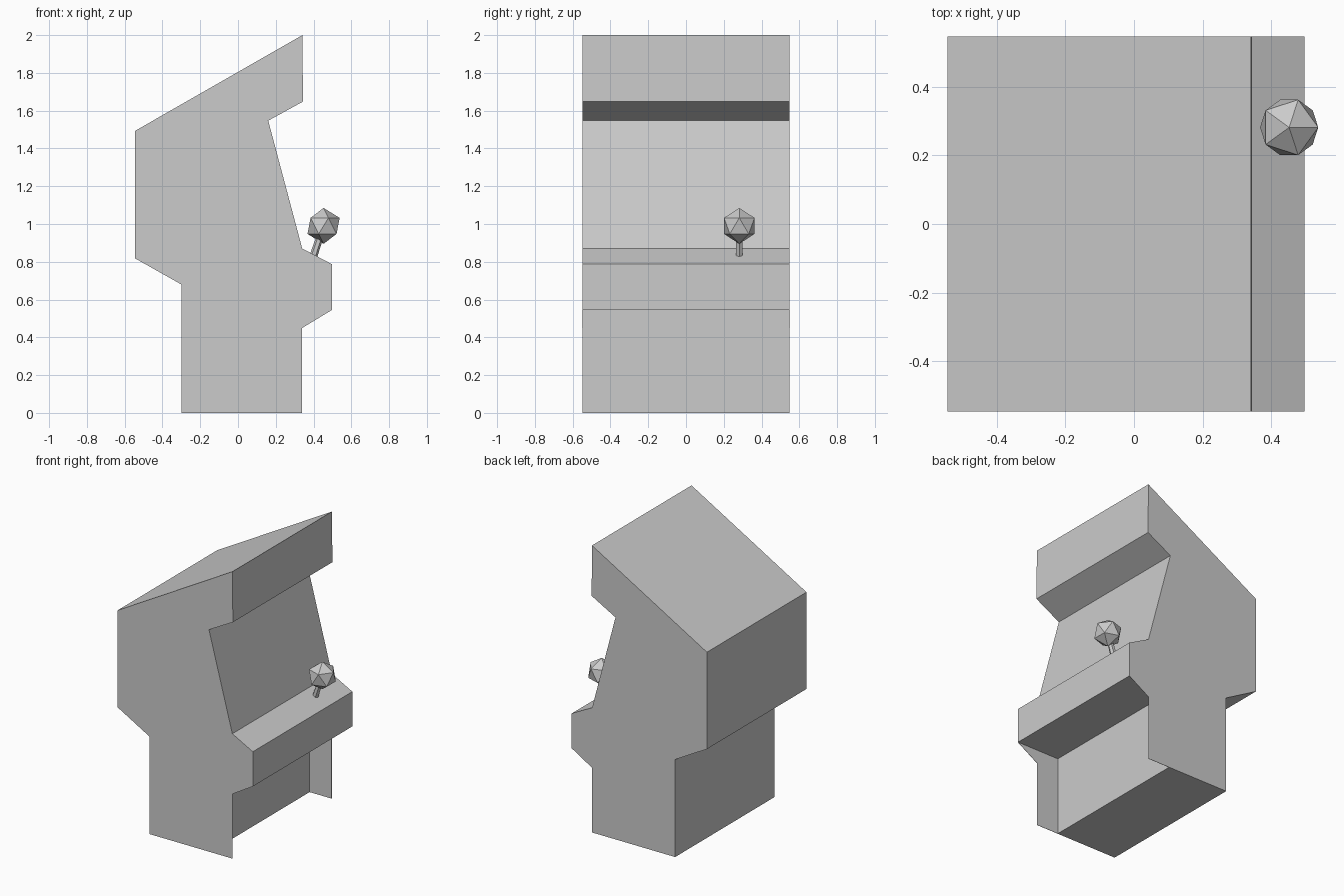
import bpy, bmesh
from mathutils import Vector

if "Cube" in bpy.data.objects:
    bpy.data.objects.remove(bpy.data.objects["Cube"])

HALF_W = 0.548   # half cabinet width along y


def extrude_profile(name, pts, y0, y1):
    """Closed prism from an x-z outline, running from y0 to y1."""
    bm = bmesh.new()
    face = bm.faces.new([bm.verts.new((x, y0, z)) for x, z in pts])
    res = bmesh.ops.extrude_face_region(bm, geom=[face], use_keep_orig=True)
    verts = [g for g in res["geom"] if isinstance(g, bmesh.types.BMVert)]
    bmesh.ops.translate(bm, verts=verts, vec=(0, y1 - y0, 0))
    bmesh.ops.recalc_face_normals(bm, faces=bm.faces)
    mesh = bpy.data.meshes.new(name)
    bm.to_mesh(mesh)
    bm.free()
    obj = bpy.data.objects.new(name, mesh)
    bpy.context.collection.objects.link(obj)
    return obj


# Cabinet body: hood, screen, control shelf, recessed lower front, stepped back
body = [(-0.30, 0), (0.17, 0), (0.17, 0.545), (0.498, 0.545), (0.498, 0.787),
        (0.34, 0.87), (0.16, 1.547), (0.344, 1.648), (0.341, 2.0),
        (-0.545, 1.493), (-0.545, 0.818), (-0.30, 0.68)]
extrude_profile("cabinet_body", body, -HALF_W, HALF_W)

# Thin side panels flanking the recessed lower front
flap = [(0.17, 0), (0.34, 0), (0.34, 0.45), (0.498, 0.545), (0.17, 0.545)]
for side, label in ((-1, "front"), (1, "back")):
    extrude_profile("side_panel_" + label, flap,
                    side * HALF_W, side * (HALF_W - 0.002))

# Joystick: leaning tapered stick and faceted ball
base, knob = Vector((0.40, 0.282, 0.832)), Vector((0.453, 0.282, 0.99))
axis = knob - base
bpy.ops.mesh.primitive_cone_add(
    vertices=6, radius1=0.021, radius2=0.017, depth=axis.length,
    location=(base + knob) / 2,
    rotation=axis.to_track_quat('Z', 'Y').to_euler())
bpy.context.object.name = "joystick_stick"
bpy.ops.mesh.primitive_ico_sphere_add(subdivisions=1, radius=0.095, location=knob)
bpy.context.object.name = "joystick_ball"
